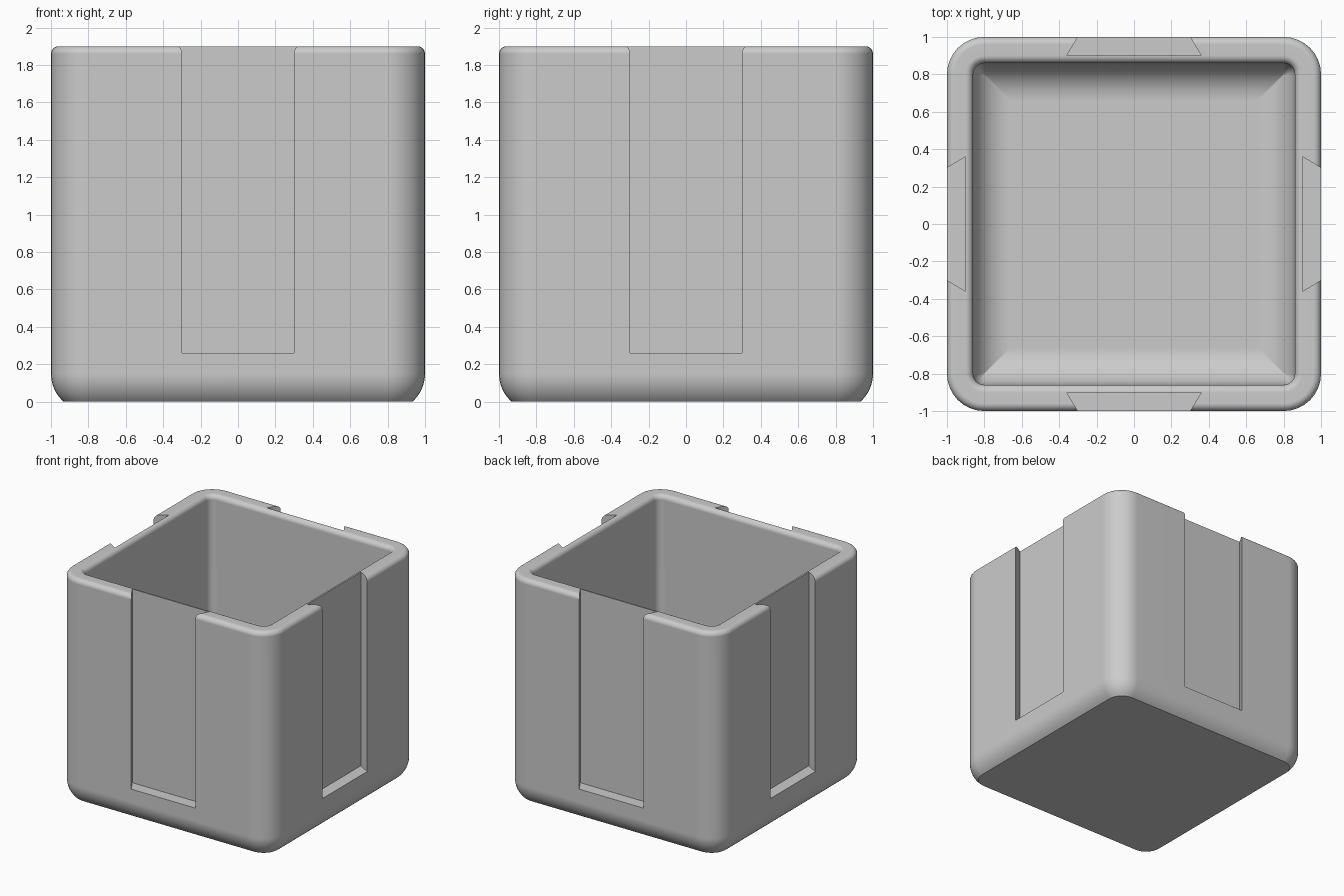
import bpy, bmesh
from math import sin, cos, pi, asin, radians

cube = bpy.data.objects.get("Cube")
if cube:
    bpy.data.objects.remove(cube, do_unlink=True)

HEIGHT = 1.9
WALL = 0.86       # inner half width
FLOOR = 0.14
LIP = 0.04        # rim rounding
STEPS = 8

grey = bpy.data.materials.new("plain grey")
grey.use_nodes = True
colour = (0.6, 0.6, 0.6, 1)
grey.diffuse_color = colour
grey.node_tree.nodes["Principled BSDF"].inputs["Base Color"].default_value = colour


def make_object(name, bm):
    bmesh.ops.recalc_face_normals(bm, faces=bm.faces)
    mesh = bpy.data.meshes.new(name)
    bm.to_mesh(mesh)
    bm.free()
    mesh.materials.append(grey)
    obj = bpy.data.objects.new(name, mesh)
    bpy.context.collection.objects.link(obj)
    return obj


def ring(bm, half, radius, z):
    """Rounded square outline at one height."""
    verts = []
    for corner in range(4):
        mid = pi / 4 + corner * pi / 2
        sx, sy = (1 if cos(mid) > 0 else -1), (1 if sin(mid) > 0 else -1)
        for i in range(STEPS + 1):
            a = (corner + i / STEPS) * pi / 2
            verts.append(bm.verts.new((sx * (half - radius) + radius * cos(a),
                                       sy * (half - radius) + radius * sin(a), z)))
    return verts


def arc(start, end, steps=STEPS):
    return [start + (end - start) * i / steps for i in range(steps + 1)]


# Profile as (half width, corner radius, height), from base over the rim to the floor
profile = []
R, centre = 0.2, 0.15
for a in arc(-asin(centre / R), 0):
    d = R * (1 - cos(a))
    profile.append((1 - d, R - d, centre + R * sin(a)))
for a in arc(0, pi / 2):
    d = LIP * (1 - cos(a))
    profile.append((1 - d, R - d, HEIGHT - LIP + LIP * sin(a)))
for a in arc(pi / 2, 0):
    d = LIP * (1 - cos(a))
    profile.append((WALL + d, 0.06 + d, HEIGHT - LIP + LIP * sin(a)))
for a in arc(0, pi / 2):
    d = R * (1 - cos(a))
    profile.append((WALL - d, max(0.06 - d, 0.004), FLOOR + R - R * sin(a)))

# Open box with rounded edges
bm = bmesh.new()
rings = [ring(bm, *p) for p in profile]
for low, high in zip(rings, rings[1:]):
    n = len(low)
    for i in range(n):
        j = (i + 1) % n
        bm.faces.new((low[i], low[j], high[j], high[i]))
bm.faces.new(rings[0])
bm.faces.new(rings[-1])
box = make_object("open_box", bm)

# Dovetail slot cutters, one per side
bm = bmesh.new()
outline = [(-0.36, -0.9), (0.36, -0.9), (0.24, -1.1), (-0.24, -1.1)]
for turn in range(4):
    c, s = [(1, 0), (0, 1), (-1, 0), (0, -1)][turn]
    base, top = [[bm.verts.new((x * c - y * s, x * s + y * c, z)) for x, y in outline]
                 for z in (0.26, HEIGHT + 0.2)]
    bm.faces.new(base)
    bm.faces.new(top)
    for i in range(4):
        j = (i + 1) % 4
        bm.faces.new((base[i], base[j], top[j], top[i]))
cutter = make_object("slot_cutter", bm)
cutter.hide_render = True

# Cut the slots
cut = box.modifiers.new("slots", "BOOLEAN")
cut.operation = "DIFFERENCE"
cut.solver = "EXACT"
cut.object = cutter
bpy.ops.object.select_all(action="DESELECT")
bpy.context.view_layer.objects.active = box
box.select_set(True)
bpy.ops.object.modifier_apply(modifier=cut.name)
bpy.data.objects.remove(cutter, do_unlink=True)

# Smooth the rounded edges, keep the flats clean
bpy.ops.object.shade_smooth_by_angle(angle=radians(30))
weighted = box.modifiers.new("clean_flats", "WEIGHTED_NORMAL")
weighted.keep_sharp = True
